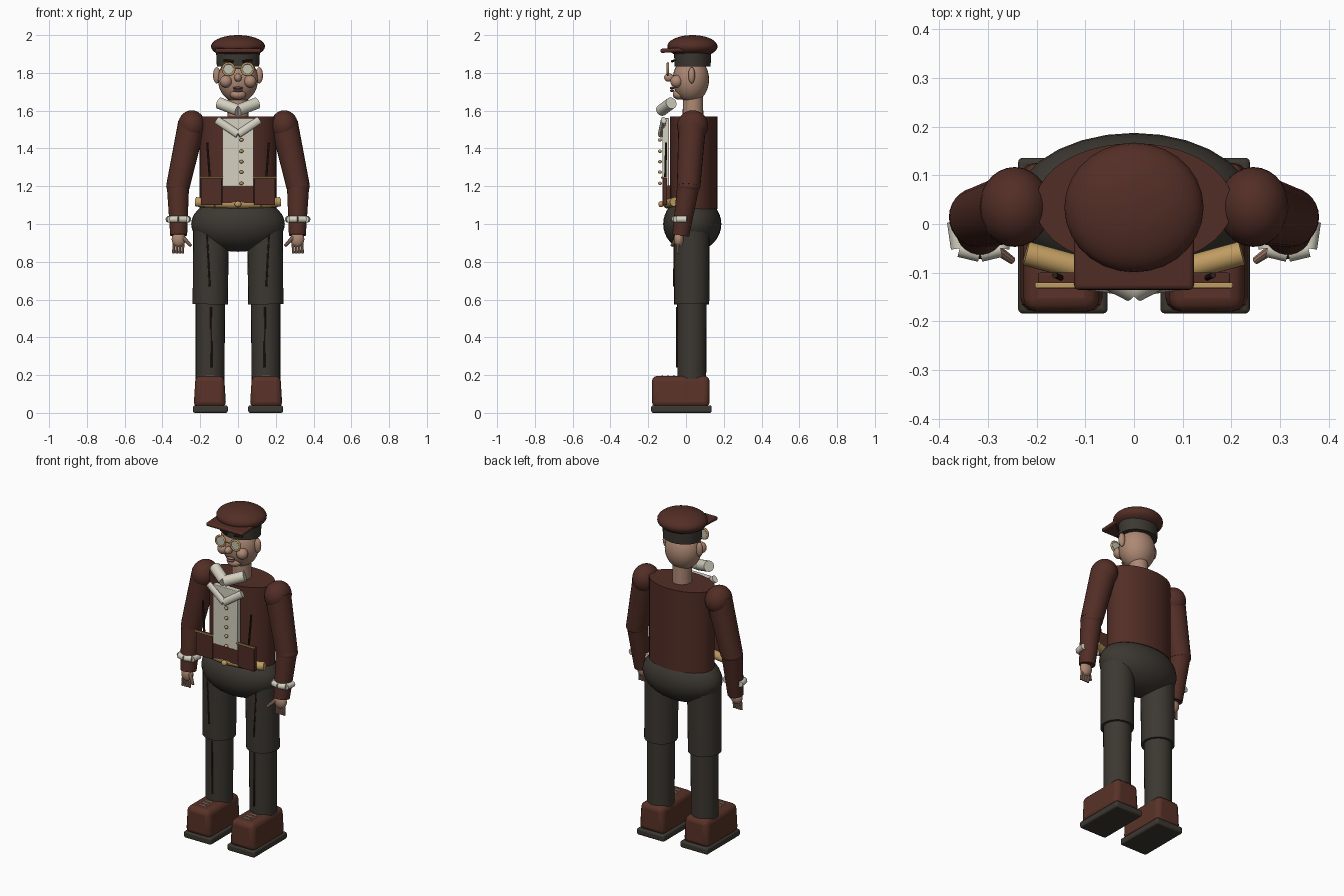
import bpy, bmesh
from math import radians
from mathutils import Vector, Matrix

if "Cube" in bpy.data.objects:
    bpy.data.objects.remove(bpy.data.objects["Cube"])


def material(name, *rgb):
    m = bpy.data.materials.new(name)
    m.use_nodes = True
    m.diffuse_color = (*rgb, 1)
    bsdf = m.node_tree.nodes["Principled BSDF"]
    bsdf.inputs["Base Color"].default_value = (*rgb, 1)
    bsdf.inputs["Roughness"].default_value = 0.8
    return m


BROWN = material("brown cloth", 0.085, 0.027, 0.019)
LEATHER = material("shoe leather", 0.10, 0.032, 0.021)
DARK = material("charcoal cloth", 0.045, 0.039, 0.031)
SEAM = material("dark seam", 0.03, 0.014, 0.01)
CREAM = material("cream linen", 0.66, 0.63, 0.53)
GOLD = material("brass", 0.52, 0.33, 0.12)
SKIN = material("skin", 0.42, 0.25, 0.175)
LIPS = material("lips", 0.28, 0.13, 0.11)
LENS = material("lens", 0.55, 0.54, 0.46)


def finish(name, bm, mat, bevel=0):
    bmesh.ops.recalc_face_normals(bm, faces=bm.faces)
    mesh = bpy.data.meshes.new(name)
    bm.to_mesh(mesh)
    bm.free()
    mesh.materials.append(mat)
    ob = bpy.data.objects.new(name, mesh)
    bpy.context.collection.objects.link(ob)
    if bevel:
        mod = ob.modifiers.new("bevel", 'BEVEL')
        mod.width, mod.segments = bevel, 3
    bpy.ops.object.select_all(action='DESELECT')
    ob.select_set(True)
    bpy.context.view_layer.objects.active = ob
    bpy.ops.object.shade_smooth_by_angle(angle=radians(35))
    return ob


def ball(name, at, size, mat):
    bm = bmesh.new()
    bmesh.ops.create_uvsphere(bm, u_segments=28, v_segments=18, radius=1,
                              matrix=Matrix.Translation(at) @ Matrix.Diagonal((*size, 1)))
    return finish(name, bm, mat)


def box(name, lo, hi, mat, bevel=0, top=1, tilt=0):
    """Box between two corners; top narrows its upper face, tilt turns it about x."""
    lo, hi = Vector(lo), Vector(hi)
    bm = bmesh.new()
    bmesh.ops.create_cube(bm, size=1)
    for v in bm.verts:
        if v.co.z > 0:
            v.co.x *= top
    place = Matrix.Translation((lo + hi) / 2) @ Matrix.Rotation(tilt, 4, 'X')
    bm.transform(place @ Matrix.Diagonal((*(hi - lo), 1)))
    return finish(name, bm, mat, bevel)


def limb(name, points, radii, mat, squash=1, sides=24):
    """Chain of tapered cylinders through the points."""
    bm = bmesh.new()
    for i in range(len(points) - 1):
        a, b = Vector(points[i]), Vector(points[i + 1])
        turn = (b - a).to_track_quat('Z', 'Y').to_matrix().to_4x4()
        place = Matrix.Translation((a + b) / 2) @ Matrix.Diagonal((1, squash, 1, 1)) @ turn
        bmesh.ops.create_cone(bm, cap_ends=True, segments=sides, radius1=radii[i],
                              radius2=radii[i + 1], depth=(b - a).length, matrix=place)
    return finish(name, bm, mat)


def ring(name, at, major, minor, mat):
    """Upright ring facing the front."""
    bpy.ops.mesh.primitive_torus_add(location=at, rotation=(radians(90), 0, 0),
                                     major_radius=major, minor_radius=minor,
                                     major_segments=32, minor_segments=8)
    ob = bpy.context.object
    ob.name = name
    ob.data.materials.append(mat)
    bpy.ops.object.shade_smooth()


# Cap
ball("cap_crown", (0, 0.034, 1.94), (0.143, 0.133, 0.06), BROWN)
limb("cap_band", [(0, 0.035, 1.835), (0, 0.035, 1.91)], [0.112, 0.116], DARK, 0.85, 32)
box("cap_brim", (-0.123, -0.135, 1.909), (0.123, 0.0, 1.931), BROWN, 0.009, tilt=radians(3))

# Head and neck
ball("head", (0, 0.026, 1.765), (0.106, 0.096, 0.122), SKIN)
limb("neck", [(0, 0.037, 1.55), (0, 0.037, 1.7)], [0.055, 0.053], SKIN)
ball("chin", (0, -0.035, 1.685), (0.042, 0.035, 0.027), SKIN)
ball("nose", (0, -0.09, 1.775), (0.02, 0.026, 0.022), SKIN)
for k, z in ((1, 1.72), (0.85, 1.706)):
    ball("lip", (0, -0.074, z), (0.028 * k, 0.012, 0.007), LIPS)

# Torso
limb("jacket_body", [(0, 0.04, 1.08), (0, 0.04, 1.57)], [0.203, 0.203], BROWN, 0.62, 40)
box("shirt_front", (-0.083, -0.125, 1.2), (0.083, -0.09, 1.56), CREAM, 0.004)
box("waistcoat_hem", (-0.085, -0.12, 1.11), (0.085, -0.08, 1.205), BROWN, 0.004)
for z in (1.445, 1.385, 1.33, 1.275, 1.215):
    ball("button", (0.018, -0.138, z), (0.011, 0.01, 0.009), GOLD)
ball("hips", (0, 0.033, 1.0), (0.248, 0.154, 0.147), DARK)
ball("buckle", (0, -0.132, 1.105), (0.018, 0.014, 0.016), GOLD)

# Mirrored parts
for s, side in ((1, "left"), (-1, "right")):
    def name(part):
        return side + "_" + part

    # Face
    ball(name("ear"), (s * 0.112, 0.03, 1.787), (0.02, 0.018, 0.043), SKIN)
    ball(name("cheek"), (s * 0.064, -0.05, 1.755), (0.033, 0.033, 0.033), SKIN)
    ring(name("glasses_rim"), (s * 0.05, -0.096, 1.82), 0.031, 0.006, GOLD)
    limb(name("lens"), [(s * 0.05, -0.092, 1.82), (s * 0.05, -0.098, 1.82)],
         [0.029, 0.029], LENS)
    limb(name("glasses_bridge"), [(0, -0.1, 1.826), (s * 0.02, -0.096, 1.824)],
         [0.004, 0.004], GOLD, sides=8)
    limb(name("eyebrow"), [(s * 0.025, -0.073, 1.862), (s * 0.075, -0.06, 1.866)],
         [0.007, 0.005], SEAM, sides=8)

    # Collar, lapels and belt
    limb(name("collar"), [(0, -0.13, 1.602), (s * 0.1, -0.078, 1.64)], [0.031, 0.031], CREAM)
    limb(name("lapel"), [(0, -0.138, 1.475), (s * 0.112, -0.115, 1.55)],
         [0.021, 0.021], CREAM, 0.7, 12)
    limb(name("belt"), [(0, -0.098, 1.107), (s * 0.12, -0.088, 1.11), (s * 0.222, -0.06, 1.117)],
         [0.025, 0.025, 0.025], GOLD)

    # Pockets
    x0, x1 = sorted((s * 0.085, s * 0.197))
    box(name("pocket"), (x0, -0.124, 1.1), (x1, -0.1, 1.245), BROWN, 0.004)
    box(name("pocket_trim"), (x0 - 0.006, -0.132, 1.241), (x1 + 0.006, -0.12, 1.251), GOLD, 0.003)
    limb(name("jacket_seam"), [(s * 0.15, -0.11, 1.25), (s * 0.163, -0.105, 1.43)],
         [0.006, 0.006], SEAM, sides=8)

    # Arm
    ball(name("shoulder"), (s * 0.245, 0.035, 1.52), (0.073, 0.082, 0.082), BROWN)
    limb(name("upper_arm"), [(s * 0.245, 0.033, 1.53), (s * 0.318, 0.014, 1.2)],
         [0.073, 0.062], BROWN)
    ball(name("elbow"), (s * 0.318, 0.014, 1.2), (0.062, 0.062, 0.04), BROWN)
    limb(name("forearm"), [(s * 0.318, 0.012, 1.2), (s * 0.314, -0.028, 0.94)],
         [0.059, 0.045], BROWN)
    wrist = Vector((s * 0.316, -0.015, 1.025))
    cuff = [wrist + Vector((x, y, 0)) for x, y in
            ((-0.05, 0.02), (-0.042, -0.035), (0, -0.045), (0.042, -0.035), (0.05, 0.02))]
    limb(name("cuff"), cuff, [0.018] * 5, CREAM, sides=12)

    # Hand
    ball(name("palm"), (s * 0.314, -0.038, 0.92), (0.037, 0.026, 0.043), SKIN)
    for i in range(4):
        x = 0.338 - i * 0.016
        limb(name("finger"), [(s * x, -0.042, 0.91), (s * (x + 0.004), -0.045, 0.845)],
             [0.008, 0.007], SKIN, sides=10)
    limb(name("thumb"), [(s * 0.292, -0.045, 0.93), (s * 0.25, -0.075, 0.885)],
         [0.012, 0.008], SKIN, sides=10)

    # Leg
    limb(name("thigh"), [(s * 0.147, 0.03, 0.575), (s * 0.143, 0.03, 0.97)],
         [0.093, 0.095], DARK)
    limb(name("shin"), [(s * 0.148, 0.031, 0.17), (s * 0.146, 0.031, 0.6)],
         [0.076, 0.078], DARK)
    limb(name("thigh_seam"), [(s * 0.15, -0.064, 0.67), (s * 0.165, -0.06, 0.95)],
         [0.005, 0.005], SEAM, sides=8)
    limb(name("shin_seam"), [(s * 0.14, -0.047, 0.24), (s * 0.143, -0.047, 0.56)],
         [0.005, 0.005], SEAM, sides=8)

    # Shoe
    x0, x1 = sorted((s * 0.063, s * 0.235))
    box(name("shoe"), (x0, -0.18, 0.03), (x1, 0.125, 0.196), LEATHER, 0.028, top=0.88)
    x0, x1 = sorted((s * 0.054, s * 0.238))
    box(name("sole"), (x0, -0.184, 0), (x1, 0.136, 0.04), DARK, 0.01)
    for y in (-0.125, -0.095, -0.065):
        limb(name("lace"), [(s * 0.125, y, 0.197), (s * 0.172, y, 0.197)],
             [0.004, 0.004], CREAM, sides=8)
